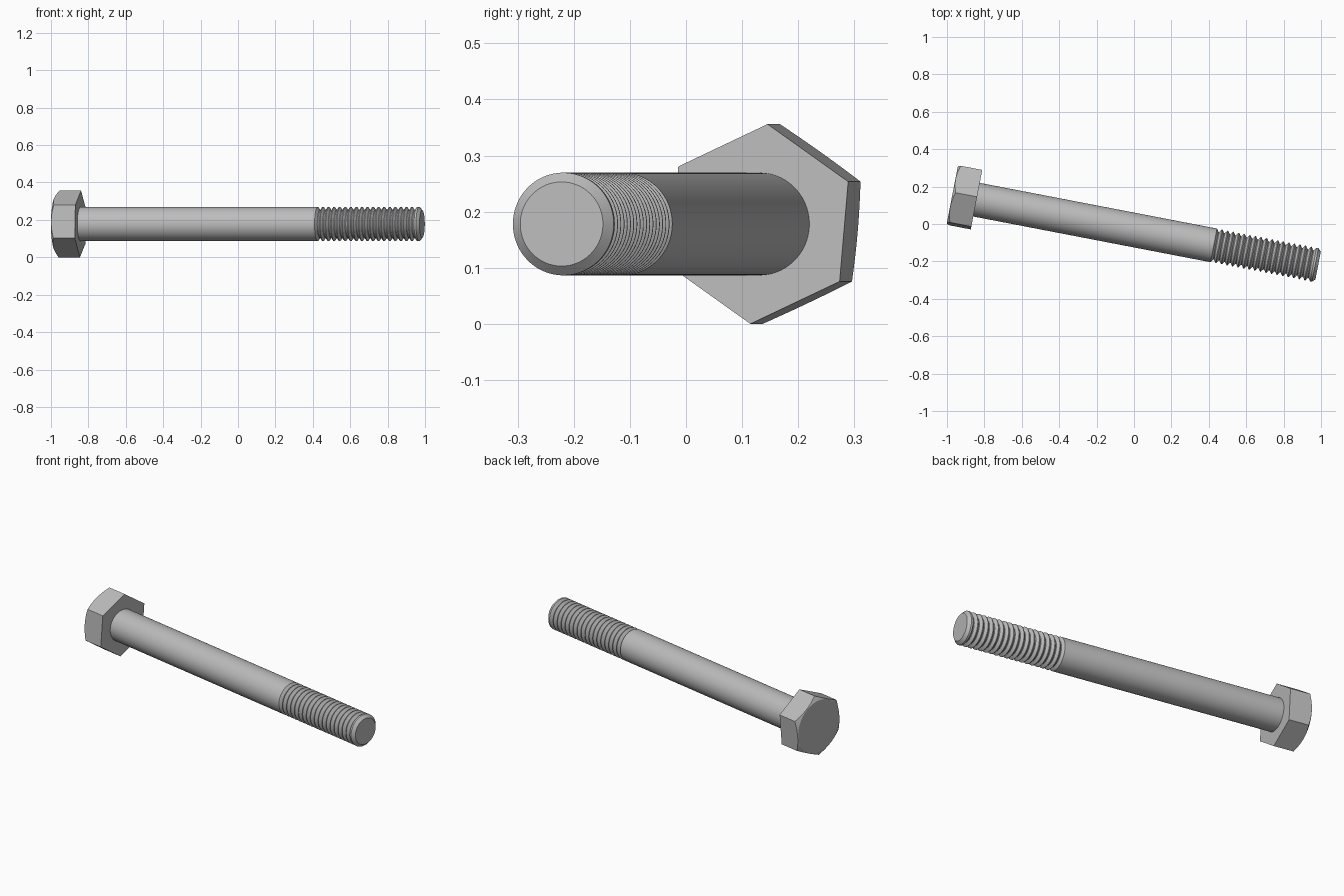
import bpy, bmesh, math
from mathutils import Matrix, Vector

cube = bpy.data.objects.get("Cube")
if cube:
    bpy.data.objects.remove(cube, do_unlink=True)

# Main dimensions
TILT = math.radians(-10.9)      # yaw of the bolt axis
SEAT = Vector((-0.842, 0.130, 0.178))   # centre of the head's underside
LENGTH = 1.86                   # underside to tip
SHANK_R, ROOT_R = 0.0915, 0.075
THREAD_START, PITCH, TURNS = 1.29, 0.0303, 18
HEAD_R, HEAD_H = 0.1787, 0.132
HEX_TURN = math.radians(25)

# Local z runs along the bolt, local y points up
axis = Vector((math.cos(TILT), math.sin(TILT), 0))
up = Vector((0, 0, 1))
side = up.cross(axis)
FRAME = Matrix.Translation(SEAT) @ Matrix((side, up, axis)).transposed().to_4x4()

steel = bpy.data.materials.new("grey steel")
steel.use_nodes = True
steel.diffuse_color = (0.5, 0.5, 0.5, 1)
steel.node_tree.nodes["Principled BSDF"].inputs["Base Color"].default_value = (0.5, 0.5, 0.5, 1)


def finish(name, bm):
    bmesh.ops.recalc_face_normals(bm, faces=bm.faces)
    mesh = bpy.data.meshes.new(name)
    bm.to_mesh(mesh)
    bm.free()
    mesh.materials.append(steel)
    obj = bpy.data.objects.new(name, mesh)
    bpy.context.collection.objects.link(obj)
    obj.matrix_world = FRAME
    bpy.ops.object.select_all(action='DESELECT')
    obj.select_set(True)
    bpy.context.view_layer.objects.active = obj
    bpy.ops.object.shade_smooth_by_angle(angle=math.radians(20))
    return obj


def lathe(name, profile, segments=96):
    """Turn (radius, height) points around local z, capping both ends."""
    bm = bmesh.new()
    rings = []
    for r, h in profile:
        angles = [math.tau * i / segments for i in range(segments)]
        rings.append([bm.verts.new((r * math.cos(a), r * math.sin(a), h)) for a in angles])
    for low, high in zip(rings, rings[1:]):
        for i in range(segments):
            j = (i + 1) % segments
            bm.faces.new((low[i], low[j], high[j], high[i]))
    bm.faces.new(rings[0][::-1])
    bm.faces.new(rings[-1])
    return finish(name, bm)


def hex_head(name, steps=12):
    """Hexagonal prism whose outer end is trimmed by a shallow cone."""
    bm = bmesh.new()
    flat = HEAD_R * math.cos(math.pi / 6)
    count = 6 * steps
    base, rim, crown = [], [], []
    for i in range(count):
        a = HEX_TURN + math.tau * i / count
        off = (i % steps) / steps * math.pi / 3 - math.pi / 6
        r = flat / math.cos(off)
        c, s = math.cos(a), math.sin(a)
        h = HEAD_H - (r - flat * 0.98) * math.tan(math.pi / 6)
        if i % steps == 0:
            base.append(bm.verts.new((r * c, r * s, 0)))
        rim.append(bm.verts.new((r * c, r * s, -h)))
        crown.append(bm.verts.new((flat * 0.98 * c, flat * 0.98 * s, -HEAD_H)))
    for k in range(6):
        arc = [rim[(k * steps + n) % count] for n in range(steps + 1)]
        bm.faces.new([base[(k + 1) % 6], base[k]] + arc)
    for i in range(count):
        j = (i + 1) % count
        bm.faces.new((rim[i], rim[j], crown[j], crown[i]))
    bm.faces.new(base)
    bm.faces.new(crown)
    return finish(name, bm)


hex_head("hex_head")
lathe("shank", [(SHANK_R, -0.01), (SHANK_R, THREAD_START)])

# Thread: repeated V grooves, then a chamfered tip
thread = [(SHANK_R, THREAD_START)]
for n in range(TURNS):
    start = THREAD_START + n * PITCH
    thread += [(SHANK_R, start + PITCH * 0.06),
               (ROOT_R, start + PITCH * 0.44),
               (ROOT_R, start + PITCH * 0.56),
               (SHANK_R, start + PITCH * 0.94)]
thread += [(SHANK_R, LENGTH - 0.016), (ROOT_R, LENGTH)]
lathe("threaded_end", thread)
